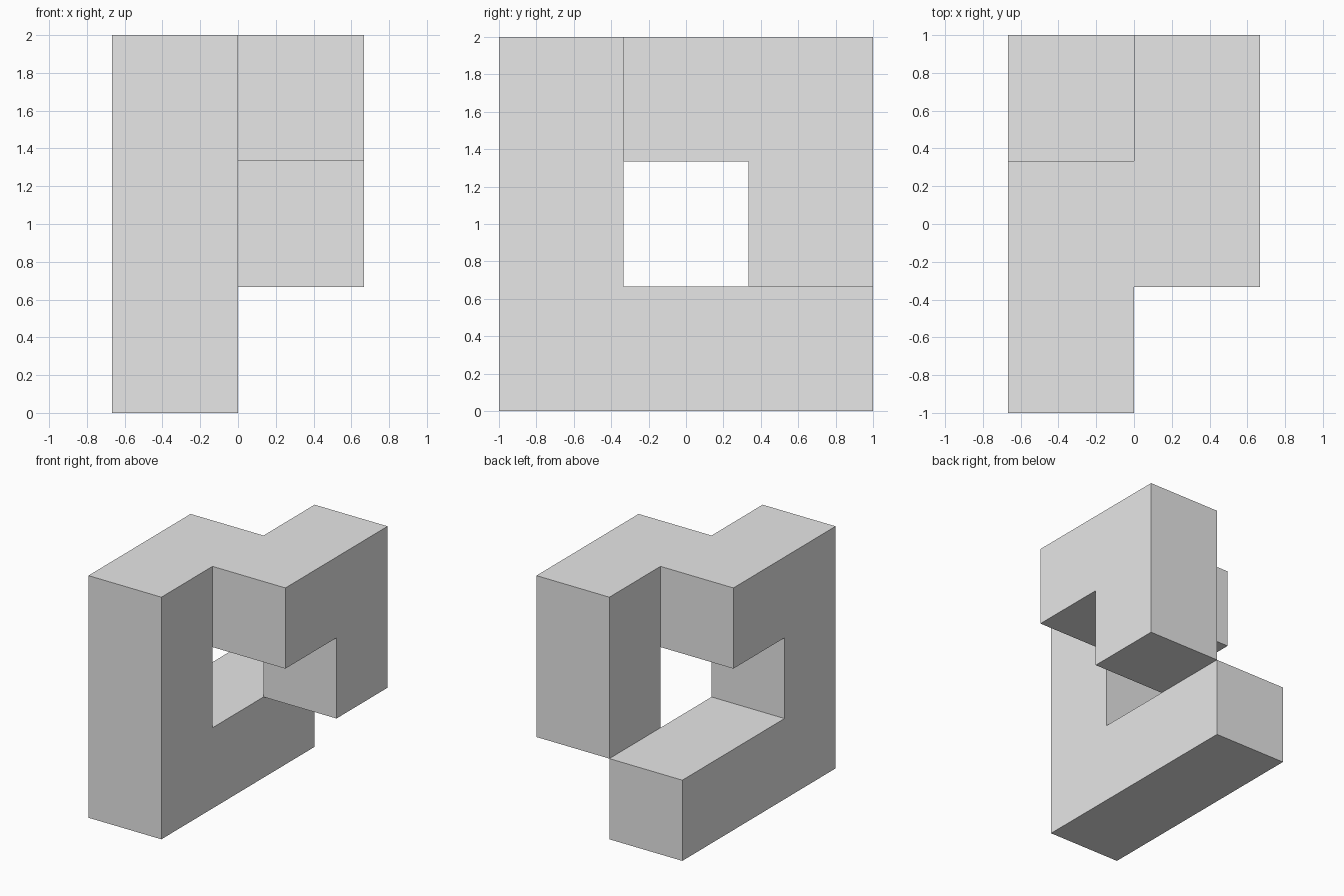
import bpy
import bmesh
from mathutils import Vector

if "Cube" in bpy.data.objects:
    bpy.data.objects.remove(bpy.data.objects["Cube"], do_unlink=True)

UNIT = 2 / 3
ORIGIN = Vector((-UNIT, -1, 0))

# Plain grey material
grey = bpy.data.materials.new("plain_grey")
grey.use_nodes = True
colour = (0.8, 0.8, 0.8, 1)
grey.diffuse_color = colour
grey.node_tree.nodes["Principled BSDF"].inputs["Base Color"].default_value = colour

# Unit cells of the winding bar, as (x, y, z) steps
path = [
    (0, 2, 0), (0, 1, 0), (0, 0, 0),   # base bar
    (0, 0, 1), (0, 0, 2),              # front column
    (0, 1, 2), (1, 1, 2), (1, 2, 2),   # top bridge
    (1, 2, 1),                         # back drop
]
cells = set(path)


def add_side(bm, cell, axis, sign):
    """Add one outward-facing square to a cell."""
    normal = Vector((0, 0, 0))
    normal[axis] = sign
    u = Vector((0, 0, 0))
    u[(axis + 1) % 3] = 1
    v = normal.cross(u)
    centre = Vector(cell) + Vector((0.5, 0.5, 0.5)) + normal / 2
    corners = [centre + (u * a + v * b) / 2
               for a, b in ((-1, -1), (1, -1), (1, 1), (-1, 1))]
    bm.faces.new([bm.verts.new(ORIGIN + c * UNIT) for c in corners])


# Outer skin: only sides with no neighbouring cell
bm = bmesh.new()
for cell in path:
    for axis in range(3):
        for sign in (-1, 1):
            neighbour = list(cell)
            neighbour[axis] += sign
            if tuple(neighbour) not in cells:
                add_side(bm, cell, axis, sign)

# Weld and merge the flat regions into single faces
bmesh.ops.remove_doubles(bm, verts=bm.verts[:], dist=0.001)
bmesh.ops.dissolve_limit(bm, angle_limit=0.01, verts=bm.verts[:], edges=bm.edges[:])

mesh = bpy.data.meshes.new("winding_block_bar")
bm.to_mesh(mesh)
bm.free()
mesh.materials.append(grey)
bar = bpy.data.objects.new("winding_block_bar", mesh)
bpy.context.collection.objects.link(bar)
